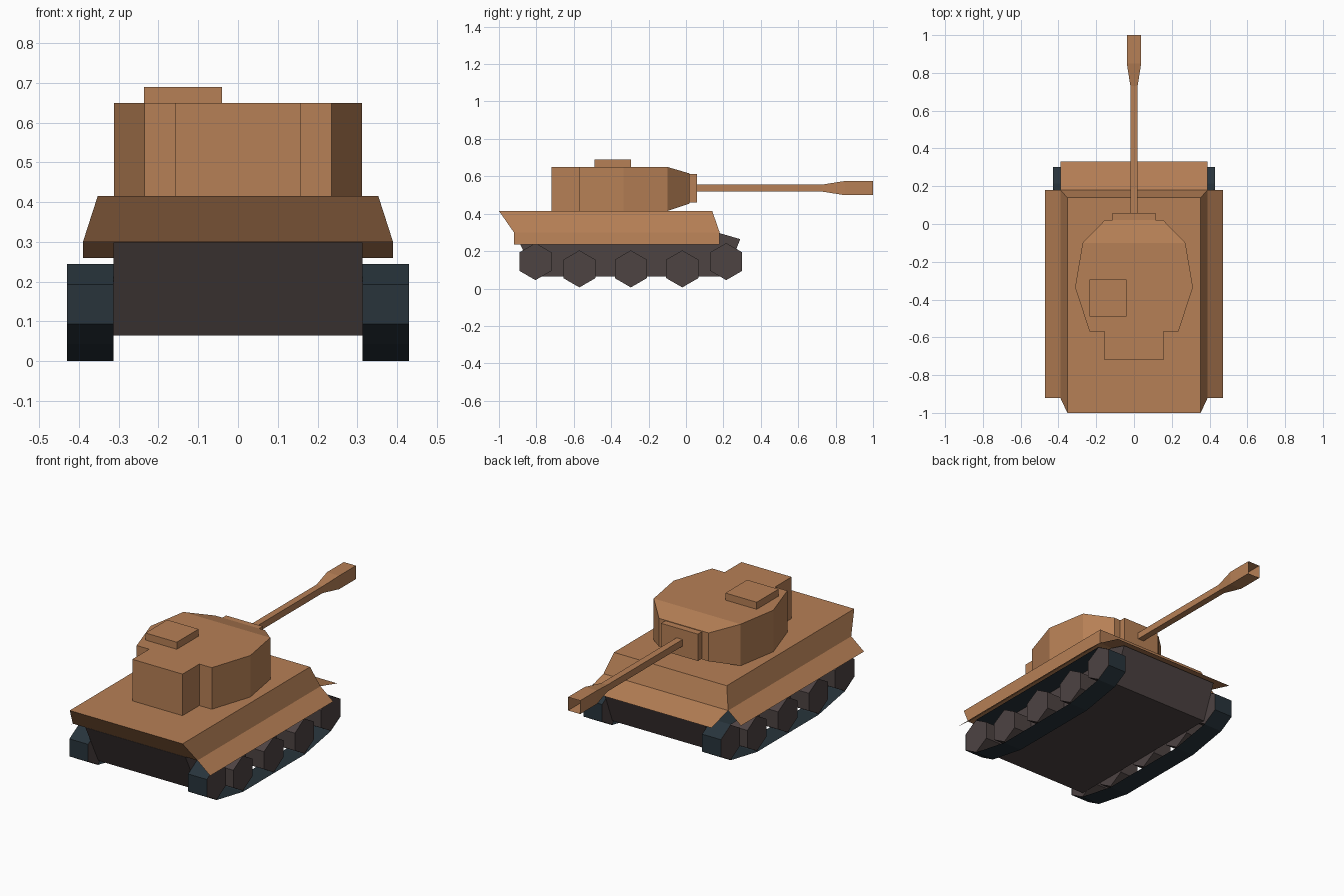
import bpy, bmesh, math

if "Cube" in bpy.data.objects:
    bpy.data.objects.remove(bpy.data.objects["Cube"])


def material(name, rgb):
    m = bpy.data.materials.new(name)
    m.diffuse_color = (*rgb, 1)
    m.use_nodes = True
    m.node_tree.nodes["Principled BSDF"].inputs["Base Color"].default_value = m.diffuse_color
    return m


TAN = material("tan_armour", (0.47, 0.215, 0.092))
GREY = material("dark_grey_metal", (0.075, 0.056, 0.055))
BLUE = material("blue_black_track", (0.021, 0.034, 0.044))


def finish(name, bm, mat, mirror=False, recalc=True):
    if recalc:
        bmesh.ops.recalc_face_normals(bm, faces=bm.faces)
    me = bpy.data.meshes.new(name)
    bm.to_mesh(me)
    bm.free()
    me.materials.append(mat)
    ob = bpy.data.objects.new(name, me)
    bpy.context.collection.objects.link(ob)
    if mirror:
        ob.modifiers.new("mirror", 'MIRROR').use_mirror_merge = False
    return ob


def loft(rings, start=True, end=True):
    """Skin a series of equal rings, optionally capping the ends."""
    bm = bmesh.new()
    vs = [[bm.verts.new(p) for p in r] for r in rings]
    n = len(vs[0])
    for a, b in zip(vs, vs[1:]):
        for i in range(n):
            j = (i + 1) % n
            bm.faces.new((a[i], a[j], b[j], b[i]))
    if start:
        bm.faces.new(vs[0][::-1])
    if end:
        bm.faces.new(vs[-1])
    return bm, vs


def rect(x0, x1, y0, y1, z):
    return [(x0, y0, z), (x1, y0, z), (x1, y1, z), (x0, y1, z)]


def along_x(profile, x0, x1, caps=True):
    return loft([[(x, y, z) for y, z in profile] for x in (x0, x1)], caps, caps)[0]


def sheet(name, pts, mat, mirror=False):
    bm = bmesh.new()
    bm.faces.new([bm.verts.new(p) for p in pts])
    finish(name, bm, mat, mirror, recalc=False)


# Upper hull: sloped sides, overhanging at the engine end
bm, _ = loft([rect(-0.39, 0.39, -0.92, 0.18, 0.30),
              rect(-0.353, 0.353, -1.0, 0.14, 0.415)])
finish("upper_hull", bm, TAN)

# Thin front plate and flared side skirts
sheet("front_plate", [(-0.39, 0.18, 0.30), (0.39, 0.18, 0.30),
                      (0.39, 0.33, 0.259), (-0.39, 0.33, 0.259)], TAN)
sheet("side_skirts", [(0.39, -0.92, 0.30), (0.47, -0.92, 0.235),
                      (0.47, 0.18, 0.235), (0.39, 0.18, 0.30)], TAN, True)

# Lower hull tub
finish("lower_hull", along_x([(-0.918, 0.298), (-0.80, 0.065), (0.21, 0.065),
                              (0.29, 0.264), (0.18, 0.296)], -0.313, 0.313), GREY)

# Track belts: open bands round the wheels
belt = [(-0.893, 0.193), (-0.893, 0.094), (-0.805, 0.043), (-0.57, 0), (-0.02, 0),
        (0.215, 0.043), (0.303, 0.094), (0.303, 0.193), (0.215, 0.245), (-0.805, 0.245)]
finish("tracks", along_x(belt, 0.313, 0.43, False), BLUE, True)

# Six-sided road wheels, the end ones raised
for k, (y, z) in enumerate([(-0.805, 0.144), (-0.57, 0.105), (-0.295, 0.105),
                            (-0.02, 0.105), (0.215, 0.144)]):
    hexagon = [(y + 0.099 * math.sin(i * math.pi / 3), z + 0.099 * math.cos(i * math.pi / 3))
               for i in range(6)]
    finish(f"wheel_pair_{k + 1}", along_x(hexagon, 0.314, 0.43), GREY, True)

# Turret: faceted outline with a storage box behind and a tapering nose
half = [(0.157, -0.72), (0.157, -0.57), (0.235, -0.57), (0.312, -0.335),
        (0.272, -0.10), (0.155, 0.02)]
outline = half + [(-x, y) for x, y in reversed(half)]
bm, rings = loft([[(x, y, 0.455 if y > 0 else 0.415) for x, y in outline],
                  [(x, y, 0.615 if y > 0 else 0.65) for x, y in outline]])
for ring in rings:
    bmesh.ops.connect_verts(bm, verts=[ring[4], ring[7]])
finish("turret", bm, TAN)

# Gun mantlet and roof hatch
bm, _ = loft([rect(-0.115, 0.115, 0.02, 0.058, z) for z in (0.46, 0.612)])
finish("gun_mantlet", bm, TAN)
bm, _ = loft([rect(-0.236, -0.04, -0.49, -0.295, z) for z in (0.65, 0.69)])
finish("roof_hatch", bm, TAN)

# Square gun barrel flaring to an open muzzle
rings = [[(sx * r, y, 0.537 + sz * r) for sx, sz in ((-1, -1), (1, -1), (1, 1), (-1, 1))]
         for y, r in ((0.058, 0.019), (0.73, 0.019), (0.85, 0.038), (1.0, 0.038))]
bm, _ = loft(rings, False, False)
finish("gun_barrel", bm, TAN)
